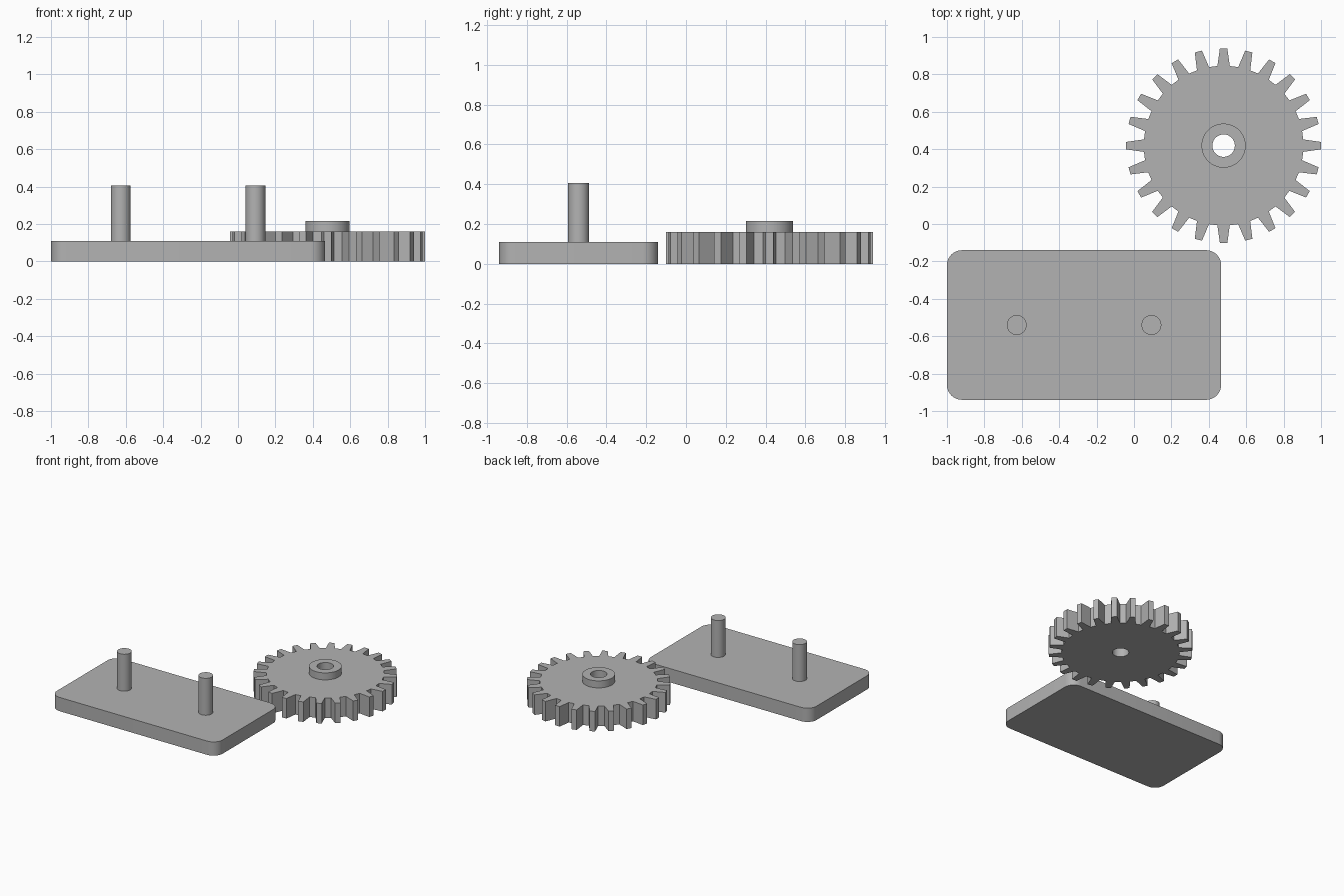
import bpy
import bmesh
from math import cos, sin, pi, radians

if "Cube" in bpy.data.objects:
    bpy.data.objects.remove(bpy.data.objects["Cube"], do_unlink=True)

# Single plain grey finish
grey = bpy.data.materials.new("plain_grey")
grey.use_nodes = True
colour = (0.45, 0.45, 0.45, 1)
grey.diffuse_color = colour
grey.node_tree.nodes["Principled BSDF"].inputs["Base Color"].default_value = colour


def finish(name, bm, location):
    """Turn a bmesh into a named object with smooth curves and sharp edges."""
    bmesh.ops.recalc_face_normals(bm, faces=bm.faces)
    mesh = bpy.data.meshes.new(name)
    bm.to_mesh(mesh)
    bm.free()
    mesh.materials.append(grey)
    obj = bpy.data.objects.new(name, mesh)
    obj.location = location
    bpy.context.collection.objects.link(obj)
    bpy.ops.object.select_all(action="DESELECT")
    obj.select_set(True)
    bpy.context.view_layer.objects.active = obj
    bpy.ops.object.shade_smooth_by_angle(angle=radians(25))
    return obj


def prism(name, outline, height, location):
    """Extrude a flat outline straight up."""
    bm = bmesh.new()
    face = bm.faces.new([bm.verts.new((x, y, 0)) for x, y in outline])
    top = bmesh.ops.extrude_face_region(bm, geom=[face])["geom"]
    verts = [v for v in top if isinstance(v, bmesh.types.BMVert)]
    bmesh.ops.translate(bm, verts=verts, vec=(0, 0, height))
    return finish(name, bm, location)


def circle(radius, angles):
    return [(radius * cos(a), radius * sin(a)) for a in angles]


# Base plate with rounded corners
PLATE_X, PLATE_Y, PLATE_TOP = -0.267, -0.54, 0.11
HALF_X, HALF_Y, CORNER, STEPS = 0.733, 0.4, 0.08, 8
outline = []
for quarter, (sx, sy) in enumerate([(1, 1), (-1, 1), (-1, -1), (1, -1)]):
    arc = [(quarter + i / STEPS) * pi / 2 for i in range(STEPS + 1)]
    outline += [(sx * (HALF_X - CORNER) + x, sy * (HALF_Y - CORNER) + y)
                for x, y in circle(CORNER, arc)]
prism("base_plate", outline, PLATE_TOP, (PLATE_X, PLATE_Y, 0))

# Two upright pegs
peg_angles = [2 * pi * i / 48 for i in range(48)]
for name, side in (("right_peg", -1), ("left_peg", 1)):
    prism(name, circle(0.053, peg_angles), 0.405 - PLATE_TOP,
          (PLATE_X + side * 0.36, PLATE_Y, PLATE_TOP))

# Gear tooth outline: root, tip, tip, root for each tooth
TEETH, ROOT, TIP = 24, 0.427, 0.521
angles, toothed = [], []
for tooth in range(TEETH):
    middle = 2 * pi * tooth / TEETH
    for offset, radius in ((-0.078, ROOT), (-0.038, TIP), (0.038, TIP), (0.078, ROOT)):
        angles.append(middle + offset)
        toothed += circle(radius, [middle + offset])

# Gear wheel with raised hub and through bore, lofted as one closed skin
hub, bore = circle(0.118, angles), circle(0.06, angles)
GEAR_TOP, HUB_TOP = 0.16, 0.216
sections = [(toothed, 0), (toothed, GEAR_TOP), (hub, GEAR_TOP),
            (hub, HUB_TOP), (bore, HUB_TOP), (bore, 0)]
bm = bmesh.new()
rings = [[bm.verts.new((x, y, z)) for x, y in loop] for loop, z in sections]
for r, ring in enumerate(rings):
    following = rings[(r + 1) % len(rings)]
    for i in range(len(ring)):
        j = (i + 1) % len(ring)
        bm.faces.new((ring[i], ring[j], following[j], following[i]))
finish("gear_wheel_with_hub", bm, (0.479, 0.419, 0))
